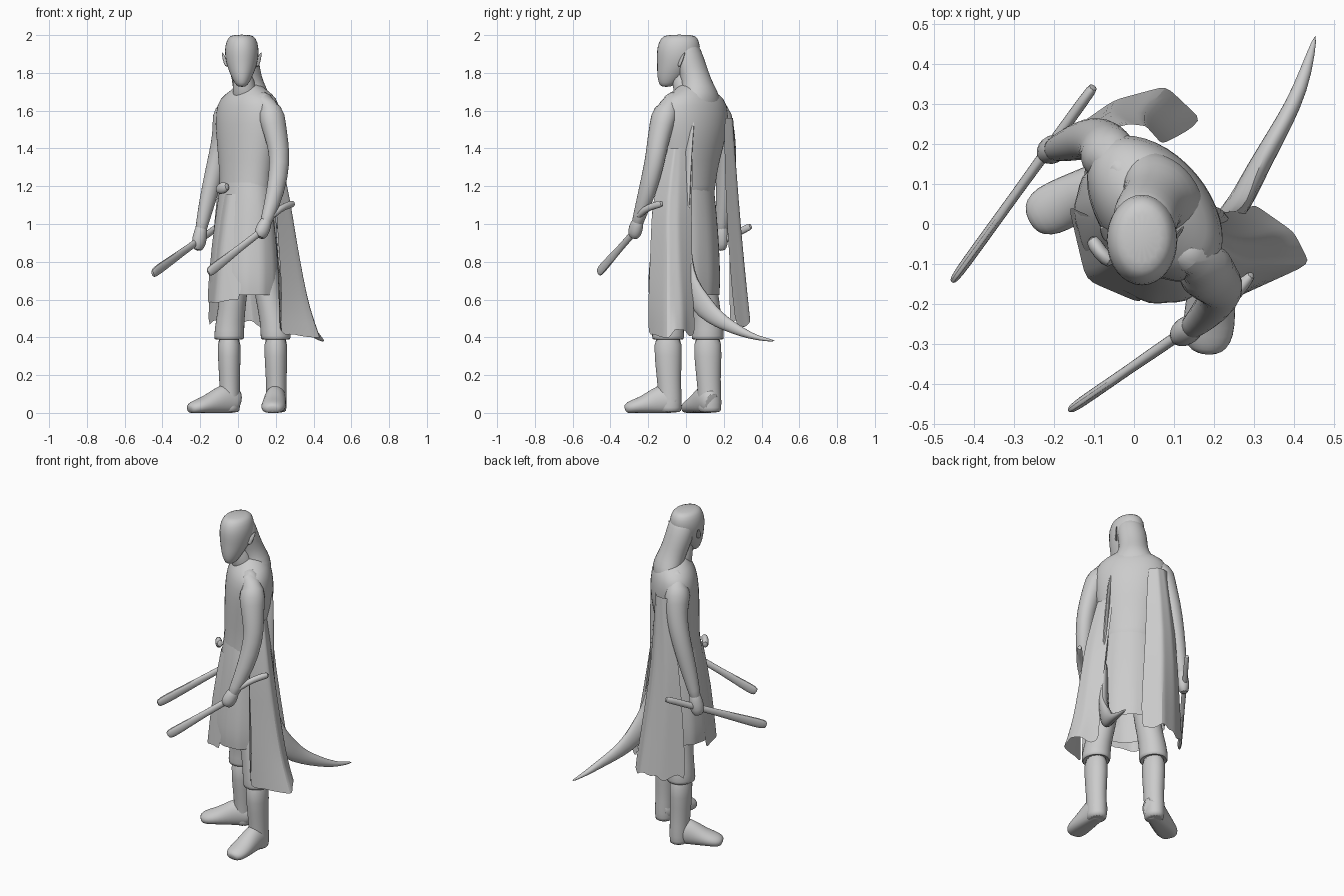
import bpy, bmesh, math, random
from mathutils import Vector

random.seed(4)
GREY = bpy.data.materials.new("plain grey")
GREY.diffuse_color = (0.6, 0.6, 0.6, 1)


def make(name, rings, closed=True, caps=True, angle=60):
    """Skin a list of point rows; closed rows are capped, open rows stay a sheet."""
    bm = bmesh.new()
    rows = [[bm.verts.new(p) for p in ring] for ring in rings]
    n = len(rows[0])
    for r0, r1 in zip(rows, rows[1:]):
        for i in range(n if closed else n - 1):
            j = (i + 1) % n
            bm.faces.new((r0[i], r0[j], r1[j], r1[i]))
    if closed and caps:
        bm.faces.new(rows[0][::-1])
        bm.faces.new(rows[-1])
    bmesh.ops.recalc_face_normals(bm, faces=bm.faces[:])
    me = bpy.data.meshes.new(name)
    bm.to_mesh(me)
    bm.free()
    ob = bpy.data.objects.new(name, me)
    bpy.context.collection.objects.link(ob)
    me.materials.append(GREY)
    sub = ob.modifiers.new("smooth", "SUBSURF")
    sub.levels = sub.render_levels = 1
    bpy.ops.object.select_all(action="DESELECT")
    ob.select_set(True)
    bpy.context.view_layer.objects.active = ob
    bpy.ops.object.shade_smooth_by_angle(angle=math.radians(angle))
    return ob


def swell(n):
    """Makes up for the shrinking of a subdivided n-gon."""
    return 3 / (2 + math.cos(2 * math.pi / n))


def stack(name, rings, turn=0, n=16, folds=0, caps=True):
    """Horizontal ellipses: x, y, z, half width, half depth."""
    c, s = math.cos(math.radians(turn)), math.sin(math.radians(turn))
    out = []
    for k, (x, y, z, a, b) in enumerate(rings):
        row = []
        for i in range(n):
            t = 2 * math.pi * i / n
            f = swell(n) * (1 + folds * k / len(rings) * (1 if i % 2 else -1))
            u, v = a * f * math.cos(t), b * f * math.sin(t)
            row.append((x + u * c - v * s, y + u * s + v * c, z))
        out.append(row)
    return make(name, out, caps=caps)


def tube(name, path, n=10, floor=None):
    """Sweep along x, y, z, half width, half height."""
    pts = [Vector(p[:3]) for p in path]
    out = []
    for i, p in enumerate(path):
        d = (pts[min(i + 1, len(pts) - 1)] - pts[max(i - 1, 0)]).normalized()
        ref = Vector((0, 0, 1)) if abs(d.z) < 0.85 else Vector((0.77, 0.64, 0))
        side = d.cross(ref).normalized()
        up = side.cross(d)
        row = []
        for k in range(n):
            t = 2 * math.pi * (k + 0.5) / n
            q = pts[i] + (side * p[3] * math.cos(t) + up * p[4] * math.sin(t)) * swell(n)
            if floor is not None:
                q.z = max(q.z, floor)
            row.append(q)
        out.append(row)
    return make(name, out)


def sheet(name, rows, ragged=0.03, per=4):
    """Hanging cloth: rows of (z, corner points), resampled, with a torn hem."""
    out = []
    for k, (z, corners) in enumerate(rows):
        cs = [Vector((x, y, z)) for x, y in corners]
        row = []
        for a, b in zip(cs, cs[1:]):
            row += [a.lerp(b, i / per) for i in range(per)]
        row.append(cs[-1])
        if k == len(rows) - 1:
            for p in row:
                p.z += random.uniform(-ragged, ragged)
        out.append(row)
    return make(name, out, closed=False)


TURN = -50  # the body is turned towards -x -y

# Torso and skirt
stack("torso", [(0.055, 0.03, 1.75, .05, .055), (0.06, 0.04, 1.705, .11, .085),
                (0.055, 0.04, 1.67, .19, .115), (0.052, 0.04, 1.59, .217, .135),
                (0.052, 0.036, 1.47, .203, .138), (0.045, 0.02, 1.34, .177, .124),
                (0.04, 0.01, 1.2, .158, .115), (0.04, 0.0, 1.1, .17, .125)], TURN, n=20)
stack("skirt", [(0.04, 0.005, 1.22, .155, .115), (0.04, 0.0, 1.1, .175, .13),
                (0.037, -0.002, .95, .19, .147), (0.035, -0.007, .8, .203, .16),
                (0.033, -0.01, .69, .208, .165), (0.033, -0.01, .625, .204, .16)],
      TURN, n=24, folds=.05, caps=False)
tube("belt_knot", [(-.11, -.03, 1.18, .02, .02), (-.085, -.075, 1.19, .018, .035),
                   (-.05, -.1, 1.2, .02, .02)])
sheet("front_panel", [(1.16, [(-.10, .02), (-.05, -.10), (.03, -.13)]),
                      (.9, [(-.14, .03), (-.09, -.13), (.02, -.17)]),
                      (.59, [(-.165, .05), (-.12, -.14), (.02, -.2)])], .01)

# Head and face
stack("neck", [(.045, .02, 1.62, .08, .075), (.035, 0, 1.7, .06, .062),
               (.025, -.02, 1.82, .055, .07)])
stack("head", [(.02, -.105, 1.725, .02, .025), (.02, -.095, 1.745, .038, .05),
               (.02, -.077, 1.79, .06, .076), (.02, -.052, 1.84, .079, .1),
               (.02, -.042, 1.89, .089, .112), (.02, -.038, 1.94, .089, .114),
               (.02, -.035, 1.985, .075, .098), (.02, -.035, 2.003, .05, .07)])
for s, label in ((-1, "right"), (1, "left")):
    tube(label + "_ear", [(.02 + s * .078, -.04, 1.83, .006, .012),
                          (.02 + s * .09, -.025, 1.87, .005, .015),
                          (.02 + s * .104, -.005, 1.91, .002, .003)], n=8)

# Hair falling onto the upper back
stack("long_hair", [(.025, -.005, 1.975, .055, .055), (.025, .0, 1.92, .083, .08),
                    (.033, .03, 1.83, .082, .08), (.05, .055, 1.76, .08, .08),
                    (.068, .075, 1.7, .10, .085), (.078, .085, 1.64, .13, .075),
                    (.08, .075, 1.54, .11, .06), (.07, .06, 1.42, .06, .04)], -45)

# Arms with hands
arms = {
    "left_arm": [(.1, -.04, 1.67, .03, .03), (.14, -.075, 1.66, .06, .055),
                 (.172, -.108, 1.6, .07, .078), (.19, -.13, 1.52, .06, .068),
                 (.21, -.15, 1.43, .054, .06), (.224, -.165, 1.33, .05, .055),
                 (.2, -.205, 1.17, .046, .05), (.155, -.25, 1.03, .032, .033),
                 (.14, -.262, .99, .03, .03)],
    "right_arm": [(.0, .1, 1.67, .03, .03), (-.03, .135, 1.66, .06, .055),
                  (-.062, .165, 1.6, .074, .078), (-.07, .19, 1.52, .06, .066),
                  (-.085, .21, 1.43, .053, .058), (-.115, .215, 1.31, .05, .054),
                  (-.16, .2, 1.13, .042, .046), (-.19, .19, 1.0, .032, .033),
                  (-.2, .187, .95, .03, .03)]}
hands = {"left_arm": (.12, -.275, .945), "right_arm": (-.21, .185, .885)}
for name, path in arms.items():
    tube(name, path, n=12)
    h, w = Vector(hands[name]), Vector(path[-2][:3])
    tube(name.replace("arm", "hand"),
         [(*w.lerp(h, t), a, b) for t, a, b in
          ((-.1, .025, .025), (.4, .034, .038), (.9, .036, .042), (1.25, .02, .025))])


def weapon(name, a, b):
    a, b = Vector(a), Vector(b)
    tube(name, [(*a.lerp(b, t), w, h) for t, w, h in
                ((0, .012, .018), (.03, .014, .019), (.4, .014, .019), (.5, .012, .02),
                 (.85, .013, .028), (.96, .012, .028), (1, .008, .018))], n=8)


weapon("left_sword", (.16, -.245, .99), (-.16, -.465, .74))
weapon("right_sword", (-.1, .345, .99), (-.455, -.145, .735))

# Legs, cuffs, boots
legs = {"right": ((-.047, .115), (-.22, .03)), "left": ((.2, -.095), (.185, -.28))}
for side, ((x, y), (tx, ty)) in legs.items():
    hip = (.0, .07) if side == "right" else (.12, -.07)
    stack(side + "_trouser", [(x, y, .40, .05, .055), (x, y, .385, .073, .08),
                              (x, y, .395, .081, .086),
                              (x * .93 + hip[0] * .07, y, .48, .075, .08),
                              ((x + hip[0]) / 2, (y + hip[1]) / 2, .62, .07, .075),
                              (*hip, .9, .08, .08)])
    stack(side + "_boot_shaft", [(x, y, .43, .062, .073), (x, y, .3, .06, .073),
                                 (x + .003, y + .005, .17, .054, .062),
                                 (x + .003, y + .01, .09, .054, .062),
                                 (x + .003, y + .01, .02, .054, .062),
                                 (x + .003, y + .01, 0, .05, .058)])
    a, b = Vector((x, y, 0)), Vector((tx, ty, 0))
    tube(side + "_boot_foot",
         [(*a.lerp(b, t).to_2d(), z, w, h) for t, z, w, h in
          ((-.3, .05, .045, .06), (-.15, .06, .055, .07), (.1, .07, .057, .09),
           (.4, .055, .06, .07), (.7, .04, .064, .05), (.98, .03, .064, .04),
           (1.15, .022, .05, .033), (1.23, .015, .028, .02))], n=14, floor=0.0)

# Torn hanging cloaks
sheet("left_cloak", [(1.4, [(.19, -.1), (.22, -.06), (.21, -.03), (.18, .04)]),
                     (1.12, [(.2, -.18), (.28, -.1), (.27, -.04), (.22, .03)]),
                     (.95, [(.21, -.185), (.305, -.1), (.295, -.04), (.24, .03)]),
                     (.7, [(.23, -.195), (.35, -.1), (.335, -.03), (.27, .035)]),
                     (.55, [(.23, -.2), (.385, -.1), (.36, -.02), (.29, .04)]),
                     (.42, [(.22, -.2), (.44, -.1), (.4, -.02), (.3, .05)])])
sheet("left_cloak_front", [(1.12, [(.2, -.18), (.18, -.15), (.17, -.1)]),
                           (.42, [(.22, -.2), (.24, -.14), (.27, -.09)])])
sheet("right_cloak", [(1.56, [(-.05, .24), (-.01, .25), (.03, .245), (.07, .2)]),
                      (1.12, [(-.12, .23), (-.06, .275), (.02, .28), (.09, .21)]),
                      (.8, [(-.14, .23), (-.06, .29), (.05, .31), (.13, .23)]),
                      (.46, [(-.165, .23), (-.05, .31), (.08, .345), (.17, .26)])], .04)

# Wind-blown tail of cloth and its upper strip
tube("cloth_tail", [(.21, .0, 1.0, .012, .03), (.22, .0, .8, .02, .045),
                    (.24, .02, .68, .03, .06), (.275, .07, .585, .03, .065),
                    (.31, .14, .515, .027, .05), (.35, .21, .47, .024, .036),
                    (.4, .3, .425, .02, .024), (.43, .38, .395, .016, .012),
                    (.455, .475, .38, .004, .005)])
tube("shoulder_strip", [(.16, .03, 1.62, .01, .03), (.2, .02, 1.5, .01, .03),
                        (.2, .0, 1.25, .012, .035), (.215, -.01, .95, .015, .04)])
tube("belt_hilt", [(.17, -.26, 1.03, .016, .016), (.22, -.22, 1.08, .016, .018),
                   (.265, -.16, 1.1, .016, .018), (.3, -.12, 1.11, .014, .02)], n=8)
